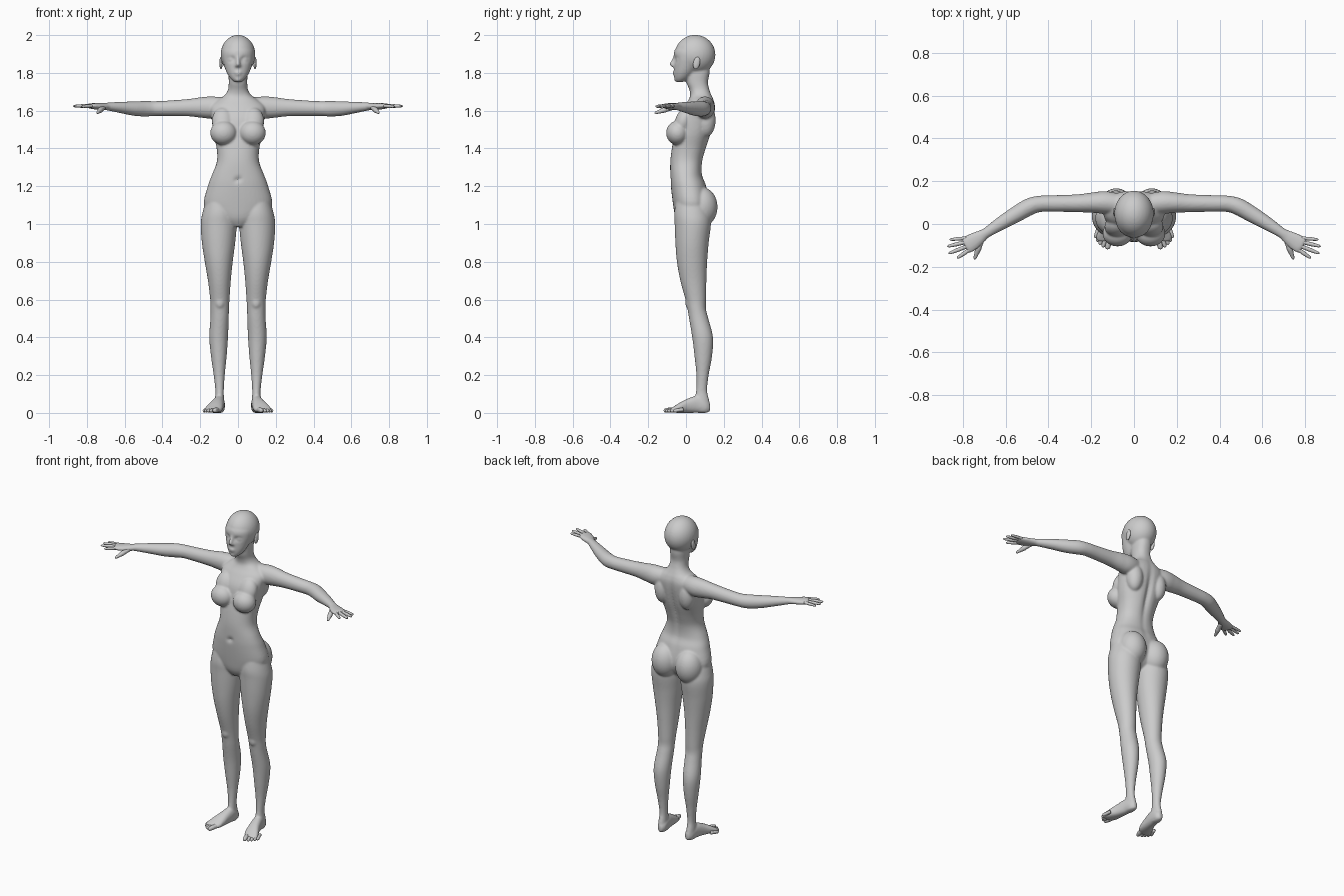
import bpy, bmesh, math
from mathutils import Vector, Matrix

X, Y, Z = Vector((1, 0, 0)), Vector((0, 1, 0)), Vector((0, 0, 1))


def spline(rows, steps):
    """Catmull-Rom interpolation through rows of numbers."""
    out = []
    for i in range(len(rows) - 1):
        p = [rows[max(0, min(len(rows) - 1, i + k))] for k in (-1, 0, 1, 2)]
        for s in range(steps):
            t = s / steps
            out.append([b + 0.5 * t * (c - a + t * (2*a - 5*b + 4*c - d + t * (3*(b - c) + d - a)))
                        for a, b, c, d in zip(*p)])
    return out + [list(rows[-1])]


def loft(bm, rows, axes=None, side=1, steps=5, n=28, power=2.0):
    """Skin through rows of (x, y, z, half width, half height)."""
    rows = spline(rows, steps)
    rings = []
    for i, r in enumerate(rows):
        c = Vector(r[:3])
        if axes:
            u, v = axes
        else:
            t = Vector(rows[min(i + 1, len(rows) - 1)][:3]) - Vector(rows[max(i - 1, 0)][:3])
            u = t.cross(Z).normalized()
            v = u.cross(t).normalized()
        ring = []
        for k in range(n):
            a = 2 * math.pi * k / n
            ca, sa = math.cos(a), math.sin(a)
            p = c + u * r[3] * math.copysign(abs(ca) ** (2 / power), ca) \
                  + v * r[4] * math.copysign(abs(sa) ** (2 / power), sa)
            ring.append(bm.verts.new((p.x * side, p.y, p.z)))
        rings.append(ring)
    faces = [bm.faces.new((a[k], a[(k + 1) % n], b[(k + 1) % n], b[k]))
             for a, b in zip(rings, rings[1:]) for k in range(n)]
    faces += [bm.faces.new(rings[0]), bm.faces.new(rings[-1])]
    bmesh.ops.recalc_face_normals(bm, faces=faces)


def stack(bm, rows, side=1, power=2.0):
    """Horizontal sections given as (z, x0, x1, y front, y back)."""
    loft(bm, [((a + b) / 2, (c + d) / 2, z, (b - a) / 2, (d - c) / 2) for z, a, b, c, d in rows],
         (X, Y), side, power=power, n=40)


def blob(bm, c, r, tilt=0):
    m = Matrix.Translation(c) @ Matrix.Rotation(tilt, 4, 'X') @ Matrix.Diagonal((*r, 1))
    bmesh.ops.create_uvsphere(bm, u_segments=32, v_segments=20, radius=1, matrix=m)


def dent(bm, c, r, depth):
    """Push the surface along y with a soft falloff."""
    for v in bm.verts:
        d = sum(((v.co[i] - c[i]) / r[i]) ** 2 for i in range(3))
        v.co.y += depth * math.exp(-d)


def finish(bm, name, mirror=False):
    me = bpy.data.meshes.new(name)
    bm.to_mesh(me)
    bm.free()
    me.shade_smooth()
    ob = bpy.data.objects.new(name, me)
    bpy.context.collection.objects.link(ob)
    if mirror:
        ob.modifiers.new("mirror", 'MIRROR')
    return ob


def digit(bm, a, b, r0, r1):
    """Rounded finger or toe from a to b."""
    a, b = Vector(a), Vector(b)
    rows = [(*a.lerp(b, t), r, r) for t, r in
            ((0, r0), (0.35, r0 * 0.95), (0.5, r0), (0.8, r1), (0.93, r1 * 0.8), (1, r1 * 0.2))]
    loft(bm, rows, steps=3, n=14)


body = bmesh.new()

# head and face
blob(body, (0, 0.048, 1.896), (0.092, 0.108, 0.105))
stack(body, [(1.752, -.02, .02, -.052, -.015), (1.77, -.04, .04, -.061, .02),
             (1.80, -.059, .059, -.064, .05), (1.84, -.074, .074, -.064, .08),
             (1.88, -.083, .083, -.065, .10), (1.92, -.084, .084, -.060, .12),
             (1.96, -.06, .06, -.03, .12)])
for s in (-1, 1):
    dent(body, (s * .035, -.06, 1.872), (.02, .04, .013), .014)
    blob(body, (s * .035, -.041, 1.870), (.017, .013, .010))
    blob(body, (s * .011, -.066, 1.838), (.008, .009, .007))
loft(body, [(0, -.058, 1.89, .008, .008), (0, -.066, 1.868, .009, .010),
            (0, -.074, 1.846, .012, .013), (0, -.066, 1.832, .010, .010)], (X, Y))
blob(body, (0, -.060, 1.802), (.021, .012, .007))
blob(body, (0, -.058, 1.792), (.018, .012, .007))
blob(body, (0, -.050, 1.766), (.018, .014, .013))

# torso and neck
stack(body, [(0.985, -.035, .035, -.03, .05), (1.03, -.12, .12, -.055, .10),
             (1.10, -.18, .18, -.068, .125), (1.20, -.16, .16, -.080, .108),
             (1.26, -.138, .138, -.083, .086), (1.33, -.112, .112, -.083, .088),
             (1.40, -.113, .113, -.075, .108), (1.48, -.130, .130, -.060, .134),
             (1.56, -.140, .140, -.045, .150), (1.62, -.145, .145, -.012, .155),
             (1.655, -.11, .11, .012, .148), (1.68, -.072, .072, .022, .137),
             (1.71, -.053, .053, .018, .125), (1.75, -.049, .049, .003, .117),
             (1.80, -.05, .05, .0, .125), (1.84, -.045, .045, .01, .125)], power=2.25)
dent(body, (0, .14, 1.42), (.018, .06, .18), -.018)
dent(body, (0, -.085, 1.235), (.009, .03, .013), .012)

for s in (-1, 1):
    # bust, shoulder blades and glutes
    blob(body, (s * .077, -.045, 1.482), (.070, .060, .064))
    blob(body, (s * .080, -.012, 1.545), (.058, .045, .075), -.35)
    blob(body, (s * .085, .105, 1.55), (.05, .052, .09))
    blob(body, (s * .083, .082, 1.090), (.082, .085, .105))

    # leg
    stack(body, [(1.14, .03, .165, -.05, .10), (1.06, .010, .188, -.062, .125),
                 (1.00, .006, .197, -.060, .132), (.90, .015, .191, -.056, .120),
                 (.80, .028, .176, -.048, .112), (.70, .038, .159, -.030, .108),
                 (.60, .045, .147, -.003, .106), (.55, .048, .145, .008, .106),
                 (.50, .049, .146, .016, .118), (.40, .053, .152, .033, .143),
                 (.30, .060, .143, .045, .138), (.20, .070, .129, .055, .120),
                 (.12, .075, .120, .054, .112), (.07, .074, .122, .045, .122),
                 (.03, .072, .123, .040, .130), (.003, .078, .118, .05, .12)], s)
    blob(body, (s * .096, .022, .585), (.028, .026, .04))

    # foot
    loft(body, [(.095, .128, .028, .012, .018), (.096, .105, .034, .026, .034),
                (.100, .060, .045, .030, .045), (.110, .010, .038, .035, .038),
                (.122, -.030, .028, .043, .028), (.132, -.060, .019, .045, .018),
                (.140, -.082, .014, .030, .010)], (X, Z), s, power=2.3)

    # arm from collar to wrist
    loft(body, [(.05, .09, 1.625, .045, .045), (.13, .10, 1.617, .053, .058),
                (.19, .100, 1.617, .048, .055), (.26, .097, 1.616, .042, .046),
                (.36, .096, 1.613, .039, .041), (.44, .094, 1.611, .038, .039),
                (.49, .080, 1.610, .040, .041), (.55, .046, 1.611, .038, .038),
                (.62, .004, 1.617, .032, .030), (.69, -.041, 1.622, .024, .021),
                (.71, -.054, 1.623, .025, .018)], None, s)
    # palm
    loft(body, [(.685, -.037, 1.622, .022, .018), (.715, -.058, 1.622, .030, .018),
                (.750, -.080, 1.623, .039, .017), (.780, -.098, 1.625, .041, .014),
                (.792, -.105, 1.625, .034, .009)], None, s)

ob = finish(body, "body")
rm = ob.modifiers.new("blend", 'REMESH')
rm.mode, rm.voxel_size, rm.use_smooth_shade = 'VOXEL', 0.006, True
sm = ob.modifiers.new("soften", 'SMOOTH')
sm.factor, sm.iterations = 0.5, 6

# fingers and thumb
bm = bmesh.new()
for a, b, r in (((.785, -.066, 1.625), (.862, -.073, 1.622), .0085),
                ((.780, -.083, 1.626), (.873, -.105, 1.624), .0095),
                ((.772, -.101, 1.627), (.867, -.138, 1.624), .0095),
                ((.760, -.113, 1.626), (.827, -.160, 1.622), .0095)):
    digit(bm, a, b, r, r * 0.8)
digit(bm, (.712, -.070, 1.618), (.746, -.166, 1.587), .014, .009)
finish(bm, "fingers", True)

# toes
bm = bmesh.new()
digit(bm, (.108, -.055, .018), (.126, -.118, .012), .014, .012)
for x, y in ((.146, -.109), (.160, -.097), (.172, -.083), (.181, -.066)):
    digit(bm, (x - .016, y + .05, .018), (x, y, .010), .010, .009)
finish(bm, "toes", True)

# ears
bm = bmesh.new()
blob(bm, (.090, .056, 1.852), (.009, .018, .033), -.2)
dent(bm, (.100, .05, 1.855), (.01, .01, .015), .004)
finish(bm, "ears", True)
